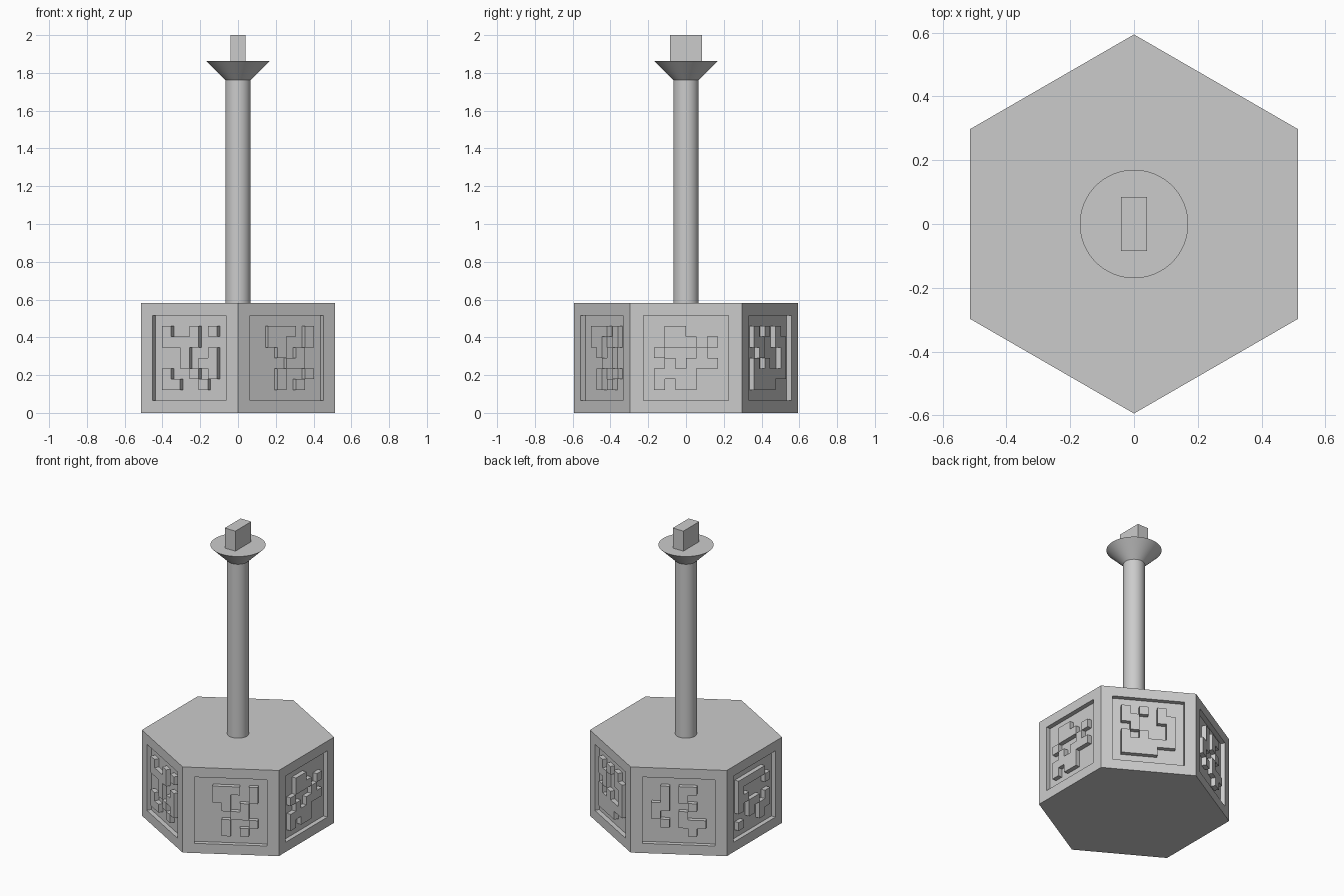
import bpy, bmesh, math
from mathutils import Matrix, Vector

cube = bpy.data.objects.get("Cube")
if cube:
    bpy.data.objects.remove(cube, do_unlink=True)

RADIUS, HEIGHT = 0.594, 0.582
APOTHEM = RADIUS * math.cos(math.pi / 6)
PANEL, DEPTH = 0.45, 0.03
CELL = PANEL / 8

grey = bpy.data.materials.new("light_grey")
grey.use_nodes = True
colour = (0.6, 0.6, 0.6, 1)
grey.diffuse_color = colour
grey.node_tree.nodes["Principled BSDF"].inputs["Base Color"].default_value = colour


def finish(name, bm, smooth=False):
    bmesh.ops.recalc_face_normals(bm, faces=bm.faces)
    mesh = bpy.data.meshes.new(name)
    bm.to_mesh(mesh)
    bm.free()
    mesh.materials.append(grey)
    obj = bpy.data.objects.new(name, mesh)
    bpy.context.collection.objects.link(obj)
    if smooth:
        bpy.ops.object.select_all(action="DESELECT")
        obj.select_set(True)
        bpy.context.view_layer.objects.active = obj
        bpy.ops.object.shade_smooth_by_angle(angle=math.radians(30))
    return obj


def cone(name, r1, r2, z1, z2):
    bm = bmesh.new()
    bmesh.ops.create_cone(bm, cap_ends=True, segments=64, radius1=r1, radius2=r2,
                          depth=z2 - z1, matrix=Matrix.Translation((0, 0, (z1 + z2) / 2)))
    return finish(name, bm, True)


# Hexagonal base with a recessed square panel in every side
bm = bmesh.new()
bmesh.ops.create_cone(bm, cap_ends=True, segments=6, radius1=RADIUS, radius2=RADIUS,
                      depth=HEIGHT, matrix=Matrix.Translation((0, 0, HEIGHT / 2)))
bm.normal_update()
if max(v.co.x for v in bm.verts) > APOTHEM + 0.01:
    bmesh.ops.rotate(bm, verts=bm.verts, matrix=Matrix.Rotation(math.pi / 6, 3, "Z"))
    bm.normal_update()
sides = [f for f in bm.faces if abs(f.normal.z) < 0.5]
bmesh.ops.inset_individual(bm, faces=sides, thickness=0.07)
for face in sides:
    centre = face.calc_center_median()
    across = Vector((-face.normal.y, face.normal.x, 0))
    for v in face.verts:
        u = math.copysign(PANEL / 2, (v.co - centre).dot(across))
        w = math.copysign(PANEL / 2, v.co.z - centre.z)
        v.co = centre + across * u + Vector((0, 0, w))
for face in bmesh.ops.extrude_discrete_faces(bm, faces=sides)["faces"]:
    face.normal_update()
    bmesh.ops.translate(bm, verts=face.verts, vec=-DEPTH * face.normal)
finish("hexagonal_base", bm)

# Raised block patterns, one per side, rows from top to bottom
PATTERNS = {
    "right": "..##.. .###.# #...#. .#.### ####.. #.##..".replace("..##..", ".##...", 1),
    "back_right": "#.#.#. ##..## .#...# #.#..# ###### ####..",
    "back_left": ".#.##. .#.#.. ##..#. #..#.. .#.### ....#.",
    "left": "#####. #....# ##.... #.##.# ..#.## #...#.",
    "front_left": "#..#.# ####.. ..#..# ..#.## #..#.# ##..#.",
    "front_right": ".###.# .##..# ..#.#. ...##. ..#..# ..#.#.",
}
for i, (side, pattern) in enumerate(PATTERNS.items()):
    angle = i * math.pi / 3
    out = Vector((math.cos(angle), math.sin(angle), 0))
    across = Vector((-out.y, out.x, 0))
    bm = bmesh.new()
    for row, line in enumerate(pattern.split()):
        for col, mark in enumerate(line):
            if mark == "#":
                corners = [(col, row), (col + 1, row), (col + 1, row + 1), (col, row + 1)]
                bm.faces.new([bm.verts.new(
                    out * (APOTHEM - DEPTH) + across * (u - 3) * CELL
                    + Vector((0, 0, HEIGHT / 2 + (3 - w) * CELL))) for u, w in corners])
    bmesh.ops.remove_doubles(bm, verts=bm.verts, dist=0.001)
    grown = bmesh.ops.extrude_face_region(bm, geom=bm.faces[:])["geom"]
    bmesh.ops.translate(bm, vec=out * DEPTH,
                        verts=[g for g in grown if isinstance(g, bmesh.types.BMVert)])
    bmesh.ops.dissolve_limit(bm, angle_limit=0.02, verts=bm.verts, edges=bm.edges)
    finish(side + "_blocks", bm)

# Column, flared collar and top tab
cone("column", 0.067, 0.067, HEIGHT - 0.01, 1.77)
cone("flared_collar", 0.067, 0.17, 1.763, 1.864)
bm = bmesh.new()
bmesh.ops.create_cube(bm, size=1, matrix=Matrix.Translation((0, 0, 1.93))
                      @ Matrix.Diagonal((0.08, 0.17, 0.14, 1)))
finish("top_tab", bm)
